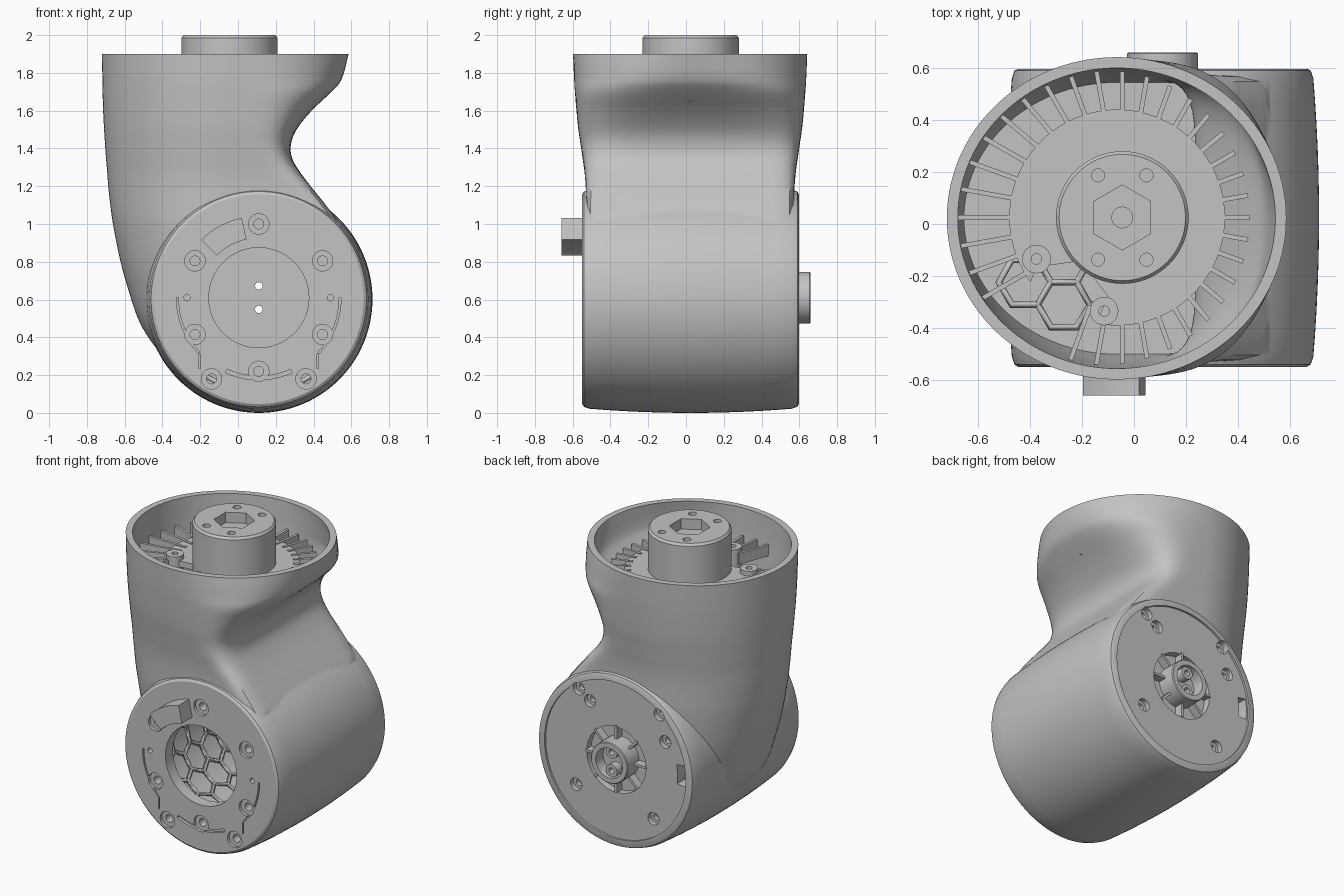
import bpy, bmesh
from math import sin, cos, pi, radians
from mathutils import Vector

cube = bpy.data.objects.get("Cube")
if cube:
    bpy.data.objects.remove(cube)

grey = bpy.data.materials.new("housing grey")
grey.use_nodes = True
COLOUR = (0.55, 0.55, 0.55, 1)
grey.diffuse_color = COLOUR
grey.node_tree.nodes["Principled BSDF"].inputs["Base Color"].default_value = COLOUR

BX, BZ = 0.11, 0.61      # centre of the barrel faces
HX, HY = -0.045, 0.025   # centre of the hub


# ---------- helpers ----------
def skin(rings):
    bm = bmesh.new()
    loops = [[bm.verts.new(p) for p in ring] for ring in rings]
    n = len(loops[0])
    for a, b in zip(loops, loops[1:]):
        for i in range(n):
            bm.faces.new((a[i], a[(i + 1) % n], b[(i + 1) % n], b[i]))
    bm.faces.new(loops[0][::-1])
    bm.faces.new(loops[-1])
    bmesh.ops.recalc_face_normals(bm, faces=bm.faces)
    return bm


def along(axis, u, v, h):
    return (u, h, v) if axis == "y" else (u, v, h)


def polar(cx, cy, r, deg):
    return cx + r * cos(radians(deg)), cy + r * sin(radians(deg))


def lathe(profile, cx, cy, axis="y", n=32):
    return skin([[along(axis, *polar(cx, cy, r, 360 * i / n), h) for i in range(n)]
                 for r, h in profile])


def rod(r, a, b, cx, cy, axis="y", n=32):
    return lathe([(r, a), (r, b)], cx, cy, axis, n)


def prism(points, a, b, axis="y"):
    return skin([[along(axis, u, v, h) for u, v in points] for h in (a, b)])


def sector(r0, r1, d0, d1, a, b, n=12):
    angles = [d0 + (d1 - d0) * i / n for i in range(n + 1)]
    return prism([polar(BX, BZ, r0, d) for d in angles]
                 + [polar(BX, BZ, r1, d) for d in reversed(angles)], a, b)


def spoke(cx, cy, r0, r1, deg, w, a, b, axis):
    d = Vector((cos(radians(deg)), sin(radians(deg))))
    s, c = Vector((-d.y, d.x)) * w / 2, Vector((cx, cy))
    return prism([c + d * r0 - s, c + d * r1 - s, c + d * r1 + s, c + d * r0 + s], a, b, axis)


def make(name, *parts):
    bm = bmesh.new()
    for part in parts:
        tmp = bpy.data.meshes.new("part")
        part.to_mesh(tmp)
        part.free()
        bm.from_mesh(tmp)
        bpy.data.meshes.remove(tmp)
    mesh = bpy.data.meshes.new(name)
    bm.to_mesh(mesh)
    bm.free()
    mesh.materials.append(grey)
    ob = bpy.data.objects.new(name, mesh)
    bpy.context.collection.objects.link(ob)
    return ob


def volume(mesh):
    bm = bmesh.new()
    bm.from_mesh(mesh)
    v = bm.calc_volume()
    bm.free()
    return v


def boolean(ob, tool, operation="DIFFERENCE"):
    # accept the first solver whose result has a sensible volume
    before = volume(ob.data)
    low, high = (1, 9) if operation == "UNION" else (.2, 1)
    mod = ob.modifiers.new("bool", "BOOLEAN")
    mod.operation, mod.object = operation, tool
    for solver in ("MANIFOLD", "EXACT", "FLOAT"):
        mod.solver = solver
        deps = bpy.context.evaluated_depsgraph_get()
        deps.update()
        result = bpy.data.meshes.new_from_object(ob.evaluated_get(deps))
        if low < volume(result) / before < high:
            ob.data = result
            break
    ob.modifiers.remove(mod)
    bpy.data.objects.remove(tool)


def smooth(ob):
    bpy.ops.object.select_all(action="DESELECT")
    ob.select_set(True)
    bpy.context.view_layer.objects.active = ob
    bpy.ops.object.shade_smooth_by_angle(angle=radians(32))


# ---------- elbow: lofted neck (height, left, right, half depth, squareness) ----------
KEYS = [
    (.28, -.385, .35, .47, 8), (.40, -.475, .45, .49, 8), (.50, -.53, .48, .505, 8),
    (.65, -.58, .50, .52, 10), (.80, -.622, .51, .535, 12), (1.0, -.662, .53, .548, 16),
    (1.1, -.676, .465, .55, 16), (1.2, -.687, .385, .553, 13), (1.28, -.693, .325, .56, 9),
    (1.35, -.699, .286, .57, 7), (1.42, -.704, .28, .58, 5.5), (1.5, -.709, .31, .592, 4.6),
    (1.6, -.714, .39, .602, 3.7), (1.7, -.717, .495, .61, 3), (1.76, -.718, .546, .614, 2.5),
    (1.9, -.72, .586, .62, 2)]


def rows(start, sub=4):
    k = [Vector(row) for row in KEYS]
    k = [2 * k[0] - k[1]] + k + [2 * k[-1] - k[-2]]
    out = []
    for a, b, c, d in zip(k, k[1:], k[2:], k[3:]):
        for t in (j / sub for j in range(sub)):
            # slopes by height keep the interpolation free of ripples
            h = c[0] - b[0]
            m0, m1 = (c - a) * (h / (c[0] - a[0])), (d - b) * (h / (d[0] - b[0]))
            out.append(b + m0 * t + (3 * (c - b) - 2 * m0 - m1) * t * t
                       + (2 * (b - c) + m0 + m1) * t ** 3)
    return [r for r in out + [k[-2]] if r[0] >= start]


def section(row, inset, n=112):
    z, left, right, depth, p = row
    cx, ring = -0.065, []
    for i in range(n):
        c, s = cos(2 * pi * i / n), sin(2 * pi * i / n)
        e = p if c > 0 else 2
        m = (abs(c) ** e + abs(s) ** e) ** (-1 / e)
        half = right - cx if c > 0 else cx - left
        ring.append((cx + c * m * (half - inset), 0.022 + s * m * (depth - inset), z))
    return ring


body = make("elbow_housing", skin([section(r, 0) for r in rows(0)]))

# crowned barrel with rounded rims
crown = [(.602 - .022 * (i / 6) ** 2, .025 + .535 * i / 6) for i in range(-6, 7)]
profile = [(.555, -.55), (.57, -.54)] + crown + [(.57, .59), (.555, .597)]
boolean(body, make("barrel", lathe(profile, BX, .602, n=112)), "UNION")

# open collar at the top
cavity = [section(r, .042) for r in rows(1.31)]
cavity.append([(x, y, z + .05) for x, y, z in cavity[-1]])
boolean(body, make("collar_cut", skin(cavity)))

# hollow barrel, front opening, shallow back recess and connector well
boolean(body, make("barrel_cut", lathe(
    [(.265, -.6), (.265, -.47), (.51, -.47), (.51, .5)], BX, BZ, n=64)))
boolean(body, make("back_cut", lathe(
    [(.22, .535), (.22, .583), (.525, .583), (.525, .65)], BX, .604, n=96)))

# connector on the back: hollow cup with two pins
boolean(body, make("socket", lathe(
    [(.137, .515), (.137, .655), (.132, .66), (.1, .66), (.1, .58)], BX, BZ, n=48)), "UNION")
boolean(body, make("socket_pins", *[rod(.042, .55, .635, BX, BZ + s * .062, n=24)
                                    for s in (-1, 1)]), "UNION")

# screw holes and pin holes
step = [(.054, -.6), (.054, -.53), (.026, -.53), (.026, -.44)]
cuts = [lathe(step, *polar(BX, BZ, .39, deg), n=24) for deg in range(30, 390, 60)]
seams = [sector(.415, .435, 246, 294, -.6, -.53)]
for side in (-1, 1):
    cuts.append(lathe(step, BX + side * .25, .18, n=24))
    cuts.append(rod(.017, -.6, -.5, BX + side * .38, BZ, n=16))
    cuts.append(rod(.02, .4, .7, BX, BZ + side * .062, n=16))
    x = BX + side * .312
    seams.append(prism([(x - .004, .235), (x + .004, .235), (x + .004, .312), (x - .004, .312)],
                       -.6, -.53))
    middle = 270 + side * 68.5
    seams.append(sector(.426, .436, middle - 21.5, middle + 21.5, -.6, -.53))
back_step = [(.042, .65), (.042, .55), (.022, .55), (.022, .52)]
for deg, r in ((60, .39), (150, .42), (-40, .39), (-130, .43), (55, .485), (130, .5)):
    cuts.append(lathe(back_step, *polar(BX, BZ, r, deg), n=24))
boolean(body, make("screw_cut", *cuts))

# cover seams and cable slot
seams.append(sector(.455, .515, 170, 186, .48, .65))
boolean(body, make("seam_cut", *seams))
smooth(body)

make("socket_ribs", *[spoke(BX, BZ, .13, .225, d, .016, .52, .59, "y")
                      for d in range(0, 360, 45)])

# raised key on the front face
make("front_key", sector(.315, .432, 102, 135, -.66, -.54))

# ---------- hub with hexagonal socket ----------
hub = make("hub", lathe([(.255, 1.3), (.255, 1.985), (.243, 2)], HX, HY, "z", 64))
holes = [prism([polar(HX, HY, .125, 30 + 60 * i) for i in range(6)], 1.93, 2.1, "z")]
holes += [rod(.025, 1.9, 2.1, HX + sx * .093, HY + sy * .162, "z", 20)
          for sx in (-1, 1) for sy in (-1, 1)]
boolean(hub, make("hub_cut", *holes))
boolean(hub, make("hub_bore", rod(.04, 1.8, 2.1, HX, HY, "z", 24)))
smooth(hub)

# ---------- vented deck around the hub ----------
deck = make("deck", prism([polar(HX, HY, .415 - .02 * cos(radians(d)), d)
                           for d in range(0, 360, 4)], 1.68, 1.72, "z"))
boolean(deck, make("deck_cut", prism([polar(-.27, -.3, .17, 60 * i + 8) for i in range(6)],
                                     1.6, 1.8, "z")))
make("deck_fins", *[spoke(HX, HY, .36, .5625 - .0725 * cos(radians(d)), d, .018, 1.65, 1.725, "z")
                    for d in range(0, 360, 10) if not 215 <= d <= 245])
POSTS = ((-.375, -.135), (-.115, -.335))
posts = make("deck_posts", *[rod(.055, 1.6, 1.75, x, y, "z", 24) for x, y in POSTS])
boolean(posts, make("post_cut", *[rod(.02, 1.65, 1.8, x, y, "z", 24) for x, y in POSTS]))
smooth(posts)


# ---------- honeycomb stiffening ----------
def honeycomb(name, cells, side, place, thick):
    curve = bpy.data.curves.new(name, "CURVE")
    curve.dimensions, curve.bevel_depth, curve.bevel_resolution = "3D", thick, 0
    for u, v in cells:
        line = curve.splines.new("POLY")
        line.points.add(5)
        line.use_cyclic_u = True
        for i, pt in enumerate(line.points):
            pt.co = (*place(*polar(u, v, side, 60 * i)), 1)
    curve.materials.append(grey)
    bpy.context.collection.objects.link(bpy.data.objects.new(name, curve))


S = 0.1
grid = [(1.5 * S * i, 3 ** .5 * S * (j + i % 2 / 2)) for i in range(12) for j in range(-2, 3)]
honeycomb("barrel_honeycomb", grid, S,
          lambda u, v: (BX + .5 * cos(1.9 + u / .5), v, BZ + .5 * sin(1.9 + u / .5)), .014)
honeycomb("neck_honeycomb", [(-.27, -.31), (-.42, -.224), (-.27, -.137), (-.12, -.224)], S,
          lambda u, v: (u, v, 1.55), .014)
